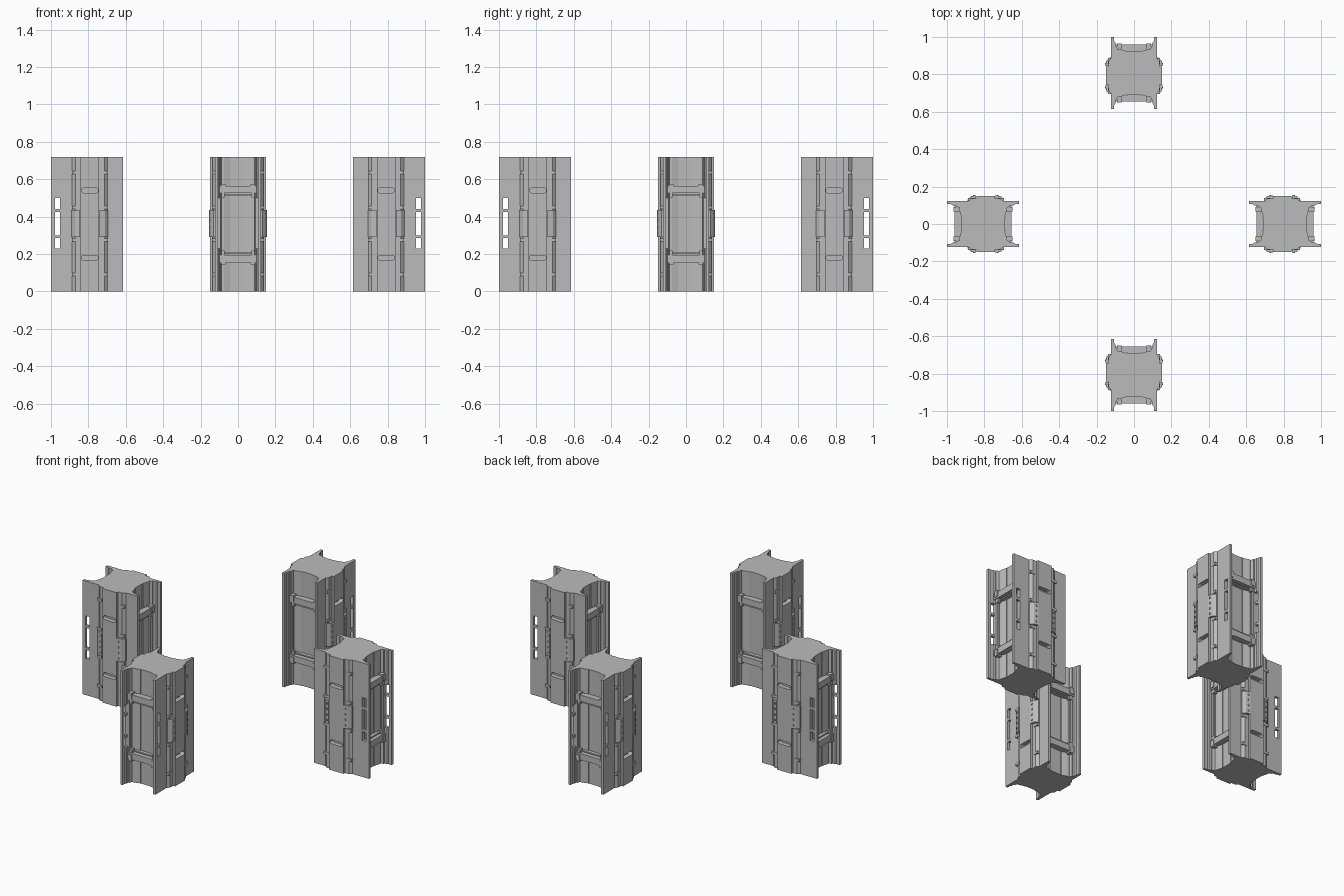
import bpy
import bmesh
from math import pi
from mathutils import Matrix, Vector

cube = bpy.data.objects.get("Cube")
if cube:
    bpy.data.objects.remove(cube, do_unlink=True)

HEIGHT = 0.72
RADIUS = 0.807      # distance of each column from the middle
PANEL = -0.015      # radial shift of the side panels

steel = bpy.data.materials.new("grey steel")
steel.use_nodes = True
steel.diffuse_color = (0.5, 0.5, 0.5, 1)
steel.node_tree.nodes["Principled BSDF"].inputs["Base Color"].default_value = (0.5, 0.5, 0.5, 1)


def box(bm, x, y, z):
    """Axis-aligned box from three (low, high) ranges."""
    size = Vector((x[1] - x[0], y[1] - y[0], z[1] - z[0]))
    mid = Vector((x[0] + x[1], y[0] + y[1], z[0] + z[1])) / 2
    bmesh.ops.create_cube(bm, size=1, matrix=Matrix.Translation(mid) @ Matrix.Diagonal(size).to_4x4())


def prism(bm, outline, low=0, high=HEIGHT):
    """Extrude an xy outline upward."""
    face = bm.faces.new([bm.verts.new((x, y, low)) for x, y in outline])
    top = bmesh.ops.extrude_face_region(bm, geom=[face])["geom"]
    bmesh.ops.translate(bm, vec=(0, 0, high - low), verts=[v for v in top if isinstance(v, bmesh.types.BMVert)])


def mirror(bm, axis):
    """Add a mirrored copy of everything across x or y."""
    geom = bmesh.ops.duplicate(bm, geom=bm.verts[:] + bm.edges[:] + bm.faces[:])["geom"]
    scale = Vector((-1, 1, 1)) if axis == "x" else Vector((1, -1, 1))
    bmesh.ops.scale(bm, vec=scale, verts=[v for v in geom if isinstance(v, bmesh.types.BMVert)])


def make(name, bm):
    bmesh.ops.recalc_face_normals(bm, faces=bm.faces[:])
    mesh = bpy.data.meshes.new(name)
    bm.to_mesh(mesh)
    bm.free()
    mesh.materials.append(steel)
    obj = bpy.data.objects.new(name, mesh)
    bpy.context.collection.objects.link(obj)
    return obj


def cut(obj, cutter):
    """Subtract the cutter and bake the result."""
    mod = obj.modifiers.new("cut", "BOOLEAN")
    mod.operation, mod.object, mod.solver = "DIFFERENCE", cutter, "EXACT"
    graph = bpy.context.evaluated_depsgraph_get()
    baked = bpy.data.meshes.new_from_object(obj.evaluated_get(graph))
    obj.modifiers.clear()
    obj.data = baked
    bpy.data.objects.remove(cutter, do_unlink=True)


parts = []

# Core block with shallow concave faces
bm = bmesh.new()
half = [(0.127, -0.108), (0.127, -0.075), (0.115, -0.035), (0.115, 0.035), (0.127, 0.075), (0.127, 0.108)]
prism(bm, half + [(-x, -y) for x, y in half])
parts.append(make("core", bm))

# Wide flanges with three windows near the outer edge
bm = bmesh.new()
box(bm, (-0.192, 0.192), (0.106, 0.122), (0, HEIGHT))
mirror(bm, "y")
flanges = make("flanges", bm)
bm = bmesh.new()
for z in ((0.23, 0.285), (0.3, 0.425), (0.44, 0.5)):
    box(bm, (0.145, 0.172), (-0.2, 0.2), z)
cut(flanges, make("window_cutter", bm))
parts.append(flanges)

# Stepped fillets between flanges and core
bm = bmesh.new()
prism(bm, [(0.11, 0.107), (0.172, 0.107), (0.163, 0.1), (0.145, 0.1), (0.145, 0.093), (0.11, 0.082)])
mirror(bm, "x")
mirror(bm, "y")
fillets = make("fillets", bm)
bm = bmesh.new()
box(bm, (0.144, 0.173), (-0.2, 0.2), (0.23, 0.5))
cut(fillets, make("fillet_cutter", bm))
parts.append(fillets)

# Narrow seams running up the concave faces
bm = bmesh.new()
box(bm, (0.11, 0.119), (0.033, 0.041), (0, HEIGHT))
mirror(bm, "y")
mirror(bm, "x")
parts.append(make("seam_ribs", bm))

# Clamp frames: double rails, stiles and corner studs
bm = bmesh.new()
for side in (-1, 1):
    def level(a, b):
        ends = [HEIGHT / 2 + side * a, HEIGHT / 2 + side * b]
        return min(ends), max(ends)
    box(bm, (0.11, 0.153), (-0.1, 0.1), level(0.165, 0.205))
    box(bm, (0.11, 0.138), (-0.1, 0.1), level(0.15, 0.158))
    for y in (-0.08, 0.08):
        box(bm, (0.11, 0.158), (y - 0.012, y + 0.012), level(0.175, 0.215))
        box(bm, (0.11, 0.148), (y - 0.009, y + 0.009), level(0.142, 0.17))
for y in (-0.093, 0.093):
    box(bm, (0.11, 0.136), (y - 0.008, y + 0.008), (0.2, 0.52))
mirror(bm, "x")
parts.append(make("clamp_frames", bm))

# Side panels: raised middle strip with sloped shoulders
bm = bmesh.new()
right = [(0.096, 0.121), (0.078, 0.136), (0.05, 0.136), (0.05, 0.15)]
prism(bm, [(x + PANEL, y) for x, y in right] + [(PANEL - x, y) for x, y in reversed(right)])
mirror(bm, "y")
panels = make("side_panels", bm)

# Rounded slots across the strip
bm = bmesh.new()
for z in (0.18, 0.54):
    for x in (-0.032, 0.032):
        bmesh.ops.create_cone(bm, cap_ends=True, segments=12, radius1=0.013, radius2=0.013, depth=0.6,
                              matrix=Matrix.Translation((x + PANEL, 0, z)) @ Matrix.Rotation(pi / 2, 4, "X"))
    box(bm, (PANEL - 0.032, PANEL + 0.032), (-0.3, 0.3), (z - 0.013, z + 0.013))
slots = make("slot_cutter", bm)
slots.data.transform(Matrix.Identity(4))
mod = slots.modifiers.new("join", "BOOLEAN")
bpy.context.view_layer.update()
slots.modifiers.remove(mod)
mod = panels.modifiers.new("cut", "BOOLEAN")
mod.object, mod.solver, mod.use_self = slots, "EXACT", True
baked = bpy.data.meshes.new_from_object(panels.evaluated_get(bpy.context.evaluated_depsgraph_get()))
panels.modifiers.clear()
panels.data = baked
bpy.data.objects.remove(slots, do_unlink=True)
parts.append(panels)

# Latch boxes on the shoulders, with bolts
bm = bmesh.new()
latch = [(0.052, 0.12), (0.097, 0.12), (0.097, 0.131), (0.08, 0.148), (0.052, 0.154)]
prism(bm, latch, 0.29, 0.435)
for z in (0.31, 0.345, 0.38, 0.415):
    box(bm, (0.06, 0.068), (0.145, 0.156), (z - 0.005, z + 0.005))
mirror(bm, "x")
mirror(bm, "y")
bmesh.ops.translate(bm, vec=(PANEL, 0, 0), verts=bm.verts[:])
parts.append(make("latch_boxes", bm))

# Small tabs bridging the shoulders
bm = bmesh.new()
for z in (0.09, 0.275, 0.45, 0.635):
    box(bm, (0.064, 0.096), (0.12, 0.139), (z - 0.008, z + 0.008))
mirror(bm, "x")
mirror(bm, "y")
bmesh.ops.translate(bm, vec=(PANEL, 0, 0), verts=bm.verts[:])
parts.append(make("shoulder_tabs", bm))

# Four columns, each turned a quarter around the middle
for index, side in enumerate(("left", "back", "right", "front")):
    place = Matrix.Rotation(index * pi / 2, 4, "Z") @ Matrix.Translation((RADIUS, 0, 0))
    for part in parts:
        copy = bpy.data.objects.new(side + "_" + part.name, part.data)
        copy.matrix_world = place
        bpy.context.collection.objects.link(copy)
for part in parts:
    bpy.data.objects.remove(part, do_unlink=True)
